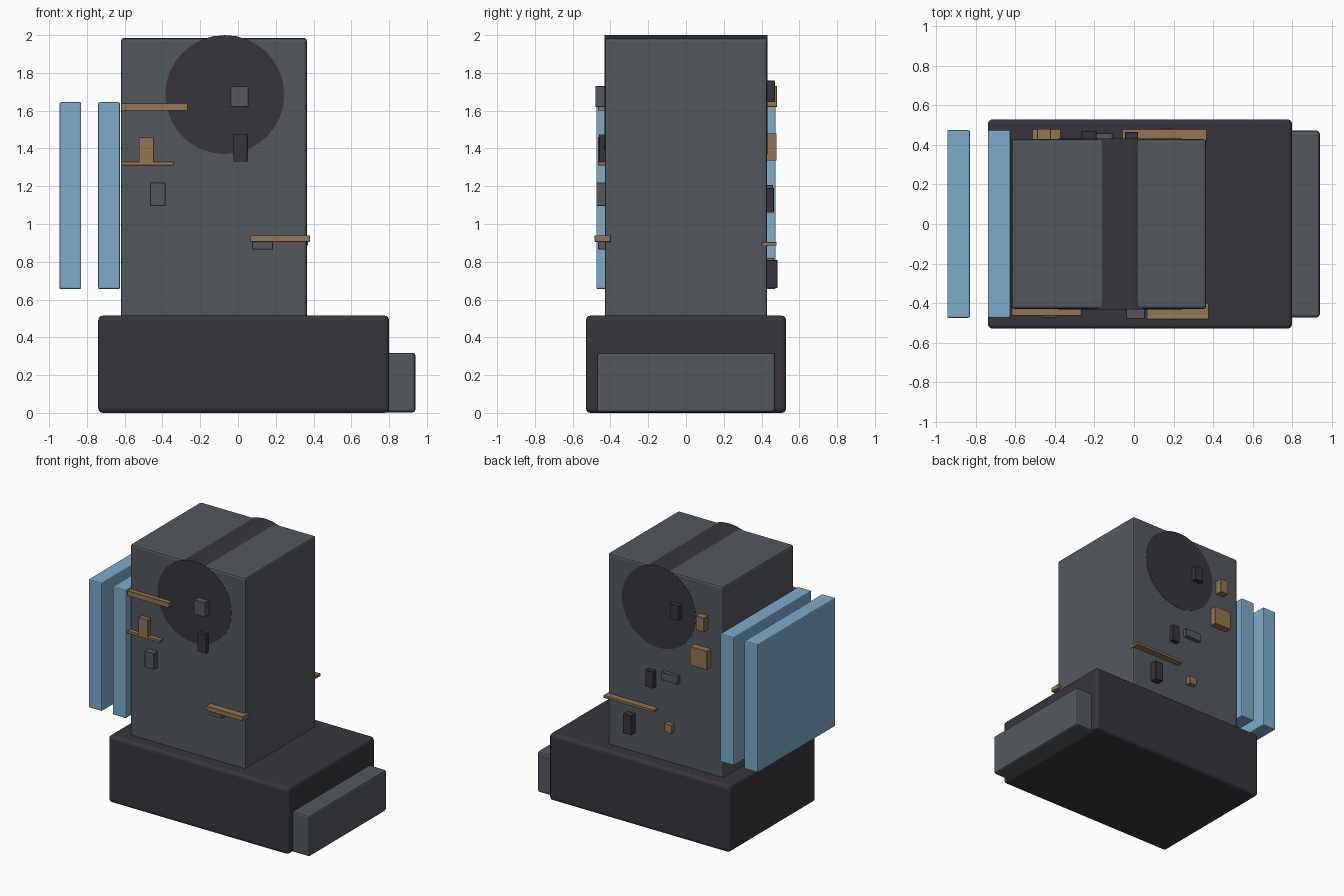
import bpy
from math import pi, radians

cube = bpy.data.objects.get("Cube")
if cube:
    bpy.data.objects.remove(cube, do_unlink=True)


def material(name, rgb):
    m = bpy.data.materials.new(name)
    m.use_nodes = True
    colour = (*rgb, 1.0)
    m.diffuse_color = colour
    m.node_tree.nodes["Principled BSDF"].inputs["Base Color"].default_value = colour
    return m


dark = material("charcoal", (0.039, 0.036, 0.045))
grey = material("slate grey", (0.088, 0.098, 0.113))
tan = material("copper tan", (0.29, 0.18, 0.085))
blue = material("panel blue", (0.205, 0.41, 0.60))


def finish(ob, name, mat, bevel, segments):
    ob.name = name
    ob.data.materials.append(mat)
    if bevel:
        mod = ob.modifiers.new("Bevel", "BEVEL")
        mod.width = bevel
        mod.segments = segments
        mod.limit_method = "ANGLE"
        mod.angle_limit = radians(40)
    return ob


def box(name, mat, x, y, z, bevel=0.0, segments=2):
    """Box from its (low, high) range on each axis."""
    ranges = (x, y, z)
    bpy.ops.mesh.primitive_cube_add(size=1, location=[(a + b) / 2 for a, b in ranges])
    ob = bpy.context.object
    ob.scale = [b - a for a, b in ranges]
    bpy.ops.object.transform_apply(location=False, rotation=False, scale=True)
    return finish(ob, name, mat, bevel, segments)


# Main masses
box("base", dark, (-0.74, 0.80), (-0.53, 0.53), (0, 0.515), 0.025, 3)
box("tower", grey, (-0.62, 0.365), (-0.43, 0.43), (0.45, 1.985), 0.015)
box("side_step", grey, (0.60, 0.94), (-0.472, 0.472), (0.003, 0.318), 0.015)

# Pair of upright side panels
for name, x in (("inner_panel", (-0.74, -0.625)), ("outer_panel", (-0.945, -0.83))):
    box(name, blue, x, (-0.475, 0.475), (0.655, 1.645), 0.008)

# Drum running through the tower and breaking its top
bpy.ops.mesh.primitive_cylinder_add(vertices=32, radius=0.315, depth=0.864,
                                    location=(-0.07, 0, 1.685), rotation=(pi / 2, 0, 0))
finish(bpy.context.object, "drum", dark, 0, 1)

# Fittings: name, material, x range, z range, outer y
front = [
    ("front_upper_rail", tan, (-0.62, -0.265), (1.60, 1.64), 0.466),
    ("front_bracket_post", tan, (-0.525, -0.445), (1.32, 1.46), 0.465),
    ("front_bracket_rail", tan, (-0.62, -0.34), (1.31, 1.33), 0.465),
    ("front_left_block", grey, (-0.465, -0.385), (1.095, 1.22), 0.475),
    ("front_drum_block", grey, (-0.04, 0.055), (1.62, 1.73), 0.48),
    ("front_dark_block", dark, (-0.025, 0.05), (1.33, 1.475), 0.46),
    ("front_lower_rail", tan, (0.065, 0.38), (0.905, 0.94), 0.484),
    ("front_lower_block", grey, (0.075, 0.185), (0.865, 0.91), 0.465),
]
back = [
    ("back_drum_block", dark, (-0.265, -0.19), (1.645, 1.76), 0.47),
    ("back_upper_block", tan, (-0.49, -0.42), (1.62, 1.73), 0.482),
    ("back_wide_block", tan, (-0.515, -0.37), (1.335, 1.48), 0.48),
    ("back_grey_block", grey, (-0.25, -0.11), (1.145, 1.207), 0.46),
    ("back_dark_block", dark, (-0.045, 0.02), (1.06, 1.19), 0.466),
    ("back_rail", tan, (-0.06, 0.37), (0.885, 0.905), 0.48),
    ("back_lower_block", dark, (0.13, 0.20), (0.66, 0.81), 0.484),
    ("back_small_block", tan, (-0.205, -0.14), (0.755, 0.82), 0.466),
]
for name, mat, x, z, reach in front:
    box(name, mat, x, (-reach, -0.40), z, 0.002, 1)
for name, mat, x, z, reach in back:
    box(name, mat, x, (0.40, reach), z, 0.002, 1)
